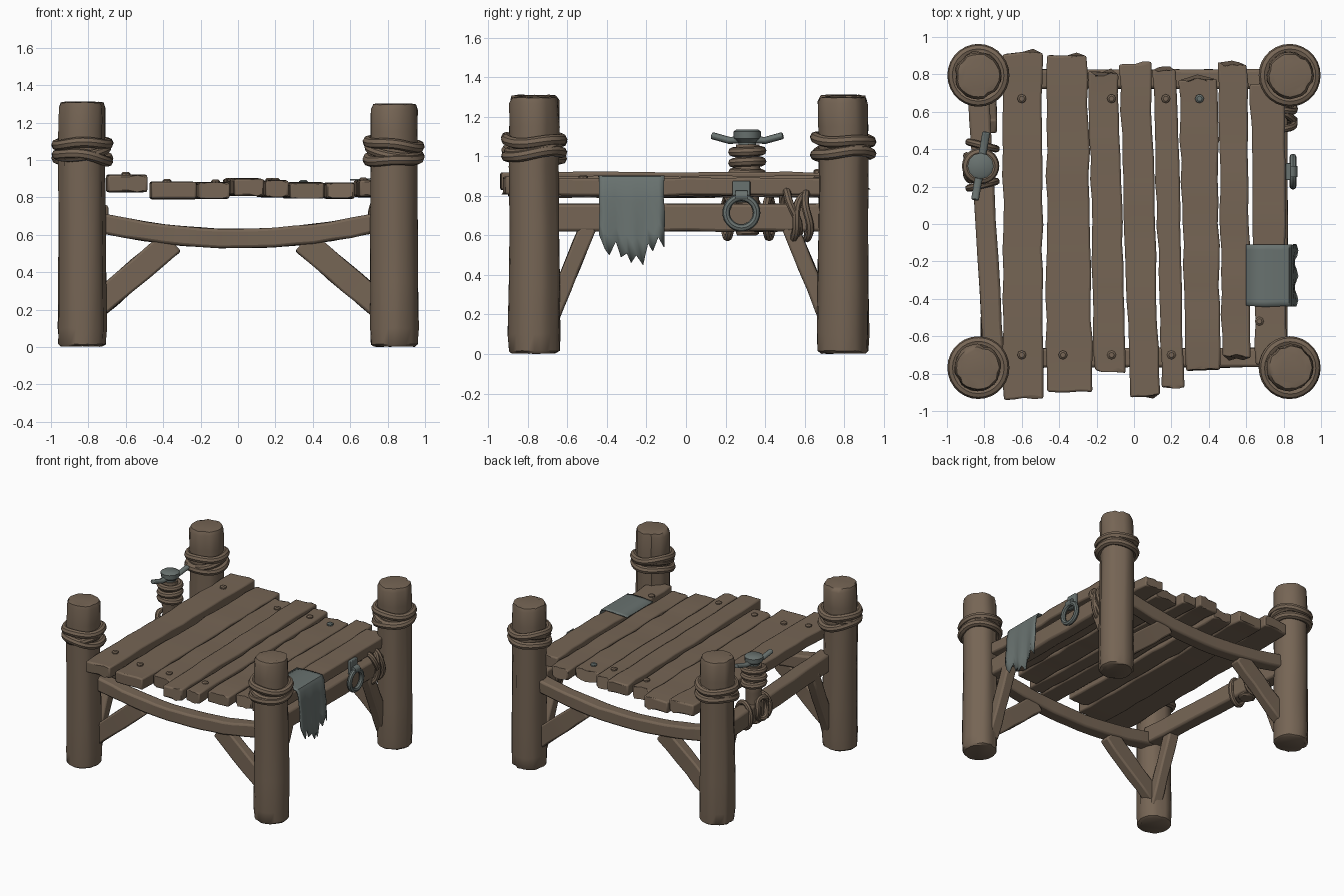
import bpy, bmesh, math, random
from mathutils import Vector, Matrix

random.seed(4)
if "Cube" in bpy.data.objects:
    bpy.data.objects.remove(bpy.data.objects["Cube"])


def material(name, color):
    m = bpy.data.materials.new(name)
    m.use_nodes = True
    m.diffuse_color = (*color, 1)
    m.node_tree.nodes["Principled BSDF"].inputs["Base Color"].default_value = (*color, 1)
    return m


WOOD = material("weathered_wood", (0.18, 0.13, 0.09))
GREY = material("grey_metal_and_cloth", (0.14, 0.168, 0.16))
parts = []


def jit(a):
    return random.uniform(-a, a)


def finish(name, bm, mat, bevel=0):
    bmesh.ops.recalc_face_normals(bm, faces=bm.faces)
    me = bpy.data.meshes.new(name)
    bm.to_mesh(me)
    bm.free()
    me.materials.append(mat)
    ob = bpy.data.objects.new(name, me)
    bpy.context.collection.objects.link(ob)
    if bevel:
        mod = ob.modifiers.new("worn_edges", "BEVEL")
        mod.width, mod.segments, mod.limit_method = bevel, 2, "ANGLE"
        mod.angle_limit = math.radians(40)
    parts.append(ob)
    return ob


def loft(name, rings, mat, closed=False, bevel=0):
    """Skin a list of equal point rings, capping the ends when open."""
    bm = bmesh.new()
    vs = [[bm.verts.new(p) for p in r] for r in rings]
    n = len(vs[0])
    pairs = list(zip(vs, vs[1:])) + ([(vs[-1], vs[0])] if closed else [])
    for a, b in pairs:
        for i in range(n):
            k = (i + 1) % n
            bm.faces.new((a[i], a[k], b[k], b[i]))
    if not closed:
        bm.faces.new(vs[0])
        bm.faces.new(vs[-1])
    return finish(name, bm, mat, bevel)


def sweep(name, path, ref, w, h, mat=WOOD, sides=8, closed=False, wear=0, bevel=0):
    """Sweep a section of half width w and half height h along a path."""
    path = [Vector(p) for p in path]
    n, rings = len(path), []
    k, off = (math.sqrt(2), math.pi / 4) if sides == 4 else (1, 0)
    for i, c in enumerate(path):
        nxt = path[(i + 1) % n] if closed else path[min(i + 1, n - 1)]
        prv = path[i - 1] if closed else path[max(i - 1, 0)]
        t = (nxt - prv).normalized()
        side = t.cross(Vector(ref)).normalized()
        up = side.cross(t)
        rings.append([c + side * (k * w * math.cos(off + math.tau * j / sides) + jit(wear))
                      + up * (k * h * math.sin(off + math.tau * j / sides) + jit(wear))
                      for j in range(sides)])
    return loft(name, rings, mat, closed, bevel)


def line(a, b, n):
    return [Vector(a).lerp(Vector(b), i / n) for i in range(n + 1)]


def ring(name, center, a, b, r, rot=(0, 0, 0), mat=WOOD, wobble=0):
    """Rope or metal loop: an ellipse tilted by rot (degrees)."""
    m = Matrix.Identity(3)
    for ang, ax in zip(rot, "XYZ"):
        m = Matrix.Rotation(math.radians(ang), 3, ax) @ m
    pts = [Vector(center) + m @ Vector((a * math.cos(math.tau * i / 28), b * math.sin(math.tau * i / 28),
                                        wobble * math.sin(3 * math.tau * i / 28))) for i in range(28)]
    return sweep(name, pts, m @ Vector((0, 0, 1)), r, r, mat, 8, True)


def turned(name, x, y, profile, mat=WOOD, sides=24, wear=0, cracks=()):
    """Stack of rings (radius, z); crack columns are pulled inward."""
    rings = []
    for r, z in profile:
        cx, cy = x + jit(wear), y + jit(wear)
        rings.append([])
        for j in range(sides):
            q = r * (0.93 if j in cracks else 1) + jit(wear)
            a = math.tau * j / sides
            rings[-1].append((cx + q * math.cos(a), cy + q * math.sin(a), z + jit(wear)))
    return loft(name, rings, mat)


# Corner posts with doubled rope lashings
for side, sx in (("left", 1), ("right", -1)):
    for end, y in (("front", -0.768), ("back", 0.795)):
        x, top = sx * 0.835, 1.30 if sx > 0 else 1.31
        turned(f"{end}_{side}_post", x, y,
               [(0.112, 0.004), (0.126, 0.015), (0.13, 0.1), (0.129, 0.35), (0.126, 0.65),
                (0.124, 0.95), (0.126, 1.15), (0.124, top - 0.03), (0.114, top - 0.004), (0.09, top)],
               wear=0.003, cracks=random.sample(range(24), 3))
        for i, z in enumerate((1.085, 1.01)):
            ring(f"{end}_{side}_post_rope_{i + 1}", (sx * 0.832, y, z), 0.138, 0.14, 0.028,
                 (jit(7), sx * (4 - 8 * i) + jit(4), 0), wobble=0.006)
        ring(f"{end}_{side}_rope_crossing", (sx * 0.832, y, 1.047), 0.134, 0.134, 0.024, (12, 9 * sx, 0))

# Deck planks: back x range, front x range, y range, z middle, half thickness
planks = [
    (-0.70, -0.49, -0.70, -0.49, -0.93, 0.92, 0.875, 0.045),
    (-0.465, -0.25, -0.47, -0.22, -0.90, 0.90, 0.837, 0.045),
    (-0.245, -0.085, -0.21, -0.04, -0.79, 0.81, 0.836, 0.043),
    (-0.08, 0.09, -0.02, 0.135, -0.92, 0.86, 0.855, 0.045),
    (0.10, 0.23, 0.15, 0.27, -0.87, 0.83, 0.845, 0.043),
    (0.24, 0.445, 0.28, 0.46, -0.775, 0.78, 0.837, 0.04),
    (0.45, 0.605, 0.47, 0.625, -0.71, 0.86, 0.835, 0.04),
    (0.62, 0.80, 0.65, 0.82, -0.75, 0.75, 0.845, 0.044),
]
for i, (bl, br, fl, fr, y0, y1, zc, h) in enumerate(planks):
    rings, steps, cols = [], 14, 5
    frays = [jit(0.012) for c in range(cols)]
    for s in range(steps + 1):
        t = s / steps
        left, right = fl + (bl - fl) * t + jit(0.006), fr + (br - fr) * t + jit(0.006)
        dz = jit(0.004)
        pts = []
        for c in range(cols):
            fray = frays[c] * (1 if s in (0, steps) else 0)
            pts.append((left + (right - left) * c / (cols - 1), y0 + (y1 - y0) * t + fray, zc + dz))
        rings.append([(x, y, z + h) for x, y, z in pts] + [(x, y, z - h) for x, y, z in reversed(pts)])
    loft(f"deck_plank_{i + 1}", rings, WOOD, bevel=0.011)

# Nail heads sit on the planks
nails = [(0, -0.6, 0.67), (2, -0.12, 0.67), (4, 0.17, 0.67), (5, 0.35, 0.67), (0, -0.6, -0.7),
         (1, -0.38, -0.7), (2, -0.12, -0.7), (4, 0.2, -0.7), (7, 0.67, -0.52)]
for i, (p, x, y) in enumerate(nails):
    z = planks[p][6] + planks[p][7]
    turned(f"nail_{i + 1}", x, y, [(0.024, z - 0.01), (0.024, z + 0.008), (0.014, z + 0.016)],
           GREY if p == 5 else WOOD, 8)

# Sagging end beams and their braces
for end, y in (("front", -0.715), ("back", 0.775)):
    xs = [-0.8 + 1.6 * i / 16 for i in range(17)]
    sweep(f"{end}_sagging_beam", [(x, y, 0.58 + 0.155 * x * x) for x in xs], (0, 0, 1),
          0.052, 0.052, sides=4, wear=0.003, bevel=0.015)
    for side, sx in (("left", 1), ("right", -1)):
        sweep(f"{end}_{side}_end_brace", line((sx * 0.78, y, 0.20), (sx * 0.35, y, 0.565), 5),
              (0, 0, 1), 0.04, 0.068, sides=4, wear=0.004, bevel=0.012)

# Side beams and their steeper braces
sweep("left_side_beam", line((0.77, -0.72, 0.69), (0.77, 0.74, 0.69), 8), (0, 0, 1),
      0.052, 0.07, sides=4, wear=0.003, bevel=0.015)
sweep("right_side_beam", line((-0.75, -0.72, 0.69), (-0.835, 0.74, 0.69), 8), (0, 0, 1),
      0.055, 0.07, sides=4, wear=0.003, bevel=0.015)
for side, sx in (("left", 1), ("right", -1)):
    for end, y0, y1 in (("front", -0.71, -0.49), ("back", 0.74, 0.52)):
        sweep(f"{end}_{side}_side_brace", line((sx * 0.78, y0, 0.12), (sx * 0.775, y1, 0.66), 5),
              (0, 0, 1), 0.042, 0.042, sides=4, wear=0.003, bevel=0.012)

# Mooring bollard with rope coils and a metal cleat
BX, BY = -0.82, 0.31
turned("bollard", BX, BY, [(0.05, 0.60), (0.06, 0.61), (0.06, 0.85), (0.075, 0.92), (0.06, 0.95), (0.058, 1.06)],
       sides=16, wear=0.002)
for i, z in enumerate((0.915, 0.97, 1.025)):
    ring(f"bollard_rope_{i + 1}", (BX, BY, z), 0.076, 0.073, 0.024, (jit(5), jit(5), 0))
turned("cleat_hub", BX, BY, [(0.045, 1.04), (0.045, 1.07), (0.068, 1.09), (0.07, 1.125), (0.055, 1.135)],
       GREY, 12)
for s, name in ((-1, "front"), (1, "back")):
    sweep(f"cleat_{name}_horn",
          [(BX, BY + s * 0.02, 1.085), (BX + s * 0.015, BY + s * 0.09, 1.08), (BX + s * 0.03, BY + s * 0.18, 1.105)],
          (0, 0, 1), 0.022, 0.018, GREY, 8, bevel=0.004)
ring("bollard_hanging_loop", (-0.885, 0.30, 0.72), 0.085, 0.065, 0.02, (0, 90, 0), wobble=0.01)
for i, y in enumerate((0.21, 0.42)):
    ring(f"bollard_beam_lashing_{i + 1}", (-0.81, y, 0.69), 0.075, 0.10, 0.02, (90, 0, 14 - 28 * i))

# Rope tangle around the left beam
for i, (y, z, tilt) in enumerate(((0.53, 0.71, 16), (0.57, 0.69, -10), (0.61, 0.70, 5))):
    ring(f"beam_lashing_{i + 1}", (0.785, y, z), 0.072, 0.115, 0.02, (90 + tilt, 0, tilt), wobble=0.008)

# Mooring ring hung from a metal strap
sweep("ring_strap", line((0.825, 0.28, 0.765), (0.825, 0.28, 0.875), 1), (0, 1, 0), 0.014, 0.045,
      GREY, 4, bevel=0.005)
sweep("ring_eye", line((0.845, 0.25, 0.80), (0.845, 0.31, 0.80), 2), (0, 0, 1), 0.028, 0.028, GREY, 10)
ring("mooring_ring", (0.85, 0.28, 0.715), 0.077, 0.077, 0.019, (0, 90, 0), GREY)

# Torn cloth draped over the deck edge
bm = bmesh.new()
hems = [0.60, 0.53, 0.50, 0.57, 0.49, 0.51, 0.46, 0.50, 0.45, 0.56, 0.52, 0.59, 0.54]
columns = []
for i, hem in enumerate(hems):
    y = -0.44 + 0.33 * i / (len(hems) - 1)
    ripple = 0.010 * math.sin(i * 1.3)
    over = [(0.60, 0.893), (0.70, 0.898), (0.79, 0.90), (0.826, 0.895), (0.84, 0.87)]
    fall = [(0.845 + (0.02 + ripple) * t, 0.87 + (hem - 0.87) * t) for t in (0.25, 0.5, 0.75, 1)]
    columns.append([bm.verts.new((x, y + jit(0.004), z)) for x, z in over + fall])
for a, b in zip(columns, columns[1:]):
    for k in range(len(a) - 1):
        bm.faces.new((a[k], b[k], b[k + 1], a[k + 1]))
cloth = finish("torn_cloth", bm, GREY)
solid = cloth.modifiers.new("thickness", "SOLIDIFY")
solid.thickness, solid.offset = 0.008, 0

# Smooth shading with crisp corners
bpy.ops.object.select_all(action="DESELECT")
for ob in parts:
    ob.select_set(True)
bpy.context.view_layer.objects.active = parts[0]
bpy.ops.object.shade_smooth_by_angle(angle=math.radians(40))
